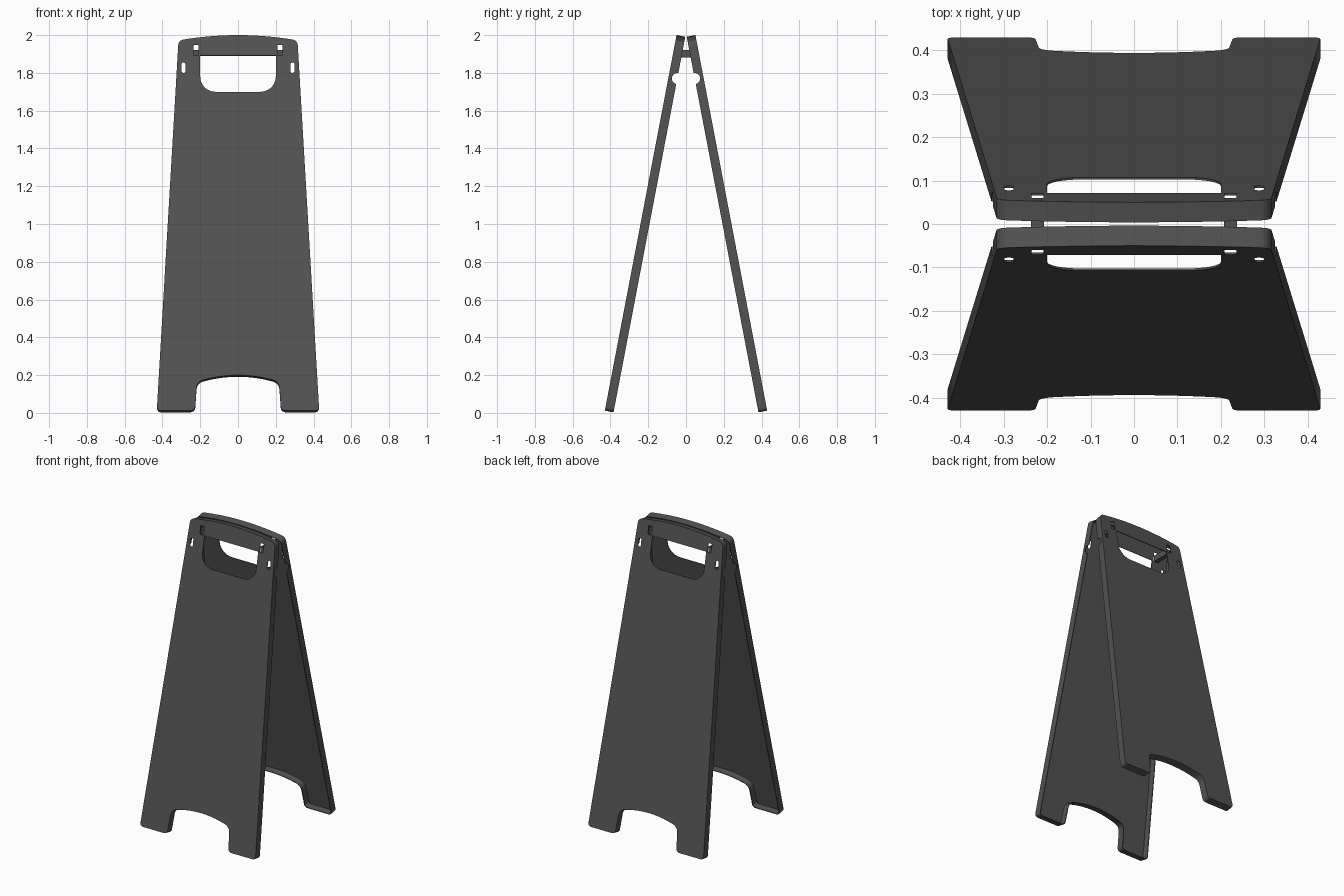
import bpy, bmesh, math
from mathutils import Vector

if "Cube" in bpy.data.objects:
    bpy.data.objects.remove(bpy.data.objects["Cube"])

THICK = 0.047                      # depth of the rim
SKIN = 0.005                       # wall thickness
SLOPE = 0.191                      # outward lean per unit of height
ANG = math.atan(SLOPE)


def rounded(corners, steps=6):
    """Closed outline from (x, z, radius) corners."""
    pts = []
    n = len(corners)
    for i, (x, z, r) in enumerate(corners):
        p = Vector((x, z))
        if r == 0:
            pts.append(p)
            continue
        a = (Vector(corners[i - 1][:2]) - p).normalized()
        b = (Vector(corners[(i + 1) % n][:2]) - p).normalized()
        half = a.angle(b) / 2
        c = p + (a + b).normalized() * (r / math.sin(half))
        s, e = p + a * (r / math.tan(half)) - c, p + b * (r / math.tan(half)) - c
        for k in range(steps + 1):
            t = k / steps
            w = s.angle(e)
            pts.append(c + (s * math.sin((1 - t) * w) + e * math.sin(t * w)) / math.sin(w))
    return pts


def bow(x0, x1, z_end, z_mid, n=12):
    """Shallow arc between two ends, without the end points."""
    return [(x0 + (x1 - x0) * k / n,
             z_end + (z_mid - z_end) * (1 - (2 * k / n - 1) ** 2), 0) for k in range(1, n)]


def rect(cx, cz, w, h, r):
    return rounded([(cx - w / 2, cz - h / 2, r), (cx + w / 2, cz - h / 2, r),
                    (cx + w / 2, cz + h / 2, r), (cx - w / 2, cz + h / 2, r)])


def baked(ob):
    dg = bpy.context.evaluated_depsgraph_get()
    return bpy.data.meshes.new_from_object(ob.evaluated_get(dg))


dark = bpy.data.materials.new("dark_plastic")
dark.diffuse_color = (0.085, 0.085, 0.085, 1)
dark.use_nodes = True
dark.node_tree.nodes["Principled BSDF"].inputs["Base Color"].default_value = dark.diffuse_color

# Board outline: tapered sides, bowed top, two feet with an arch between
outline = rounded(
    [(-0.43, 0.012, 0.02), (-0.228, 0.012, 0.025), (-0.217, 0.165, 0.045)]
    + bow(-0.217, 0.217, 0.165, 0.2)
    + [(0.217, 0.165, 0.045), (0.228, 0.012, 0.025), (0.43, 0.012, 0.02),
       (0.315, 1.972, 0.03)]
    + bow(0.315, -0.315, 1.972, 2.0)
    + [(-0.315, 1.972, 0.03)])

# Handle opening, side slots and strap slots
handle = rounded([(-0.2, 1.70, 0.08), (0.2, 1.70, 0.08), (0.2, 1.891, 0), (-0.2, 1.891, 0)], 8)
loops = [outline, handle]
for s in (-1, 1):
    loops.append(rect(s * 0.288, 1.828, 0.022, 0.056, 0.0105))
    loops.append(rect(s * 0.222, 1.92, 0.027, 0.056, 0.004))

curve = bpy.data.curves.new("board_profile", 'CURVE')
curve.dimensions = '2D'
curve.fill_mode = 'FRONT'
for loop in loops:
    sp = curve.splines.new('POLY')
    sp.points.add(len(loop) - 1)
    for pt, co in zip(sp.points, loop):
        pt.co = (co[0], co[1], 0, 1)
    sp.use_cyclic_u = True
profile = bpy.data.objects.new("board_profile", curve)
bpy.context.collection.objects.link(profile)
mesh = baked(profile)
bpy.data.objects.remove(profile)

# Fold a rim back from the outer edge, then lean the board along the slope
bm = bmesh.new()
bm.from_mesh(mesh)
bmesh.ops.remove_doubles(bm, verts=bm.verts, dist=1e-5)


def on_outline(v):
    return min((v.co.xy - p).length for p in outline) < 1e-4


rim = [e for e in bm.edges if e.is_boundary and all(on_outline(v) for v in e.verts)]
ret = bmesh.ops.extrude_edge_only(bm, edges=rim)
for g in ret['geom']:
    if isinstance(g, bmesh.types.BMVert):
        g.co.z = THICK
bmesh.ops.recalc_face_normals(bm, faces=bm.faces)
for v in bm.verts:
    x, z, d = v.co
    v.co = (x, -0.05 - (2 - z) * SLOPE + d * math.cos(ANG), z - d * math.sin(ANG))
bm.normal_update()
if max(bm.faces, key=lambda f: abs(f.normal.y) * f.calc_area()).normal.y > 0:
    bmesh.ops.reverse_faces(bm, faces=bm.faces)
bm.to_mesh(mesh)
bm.free()
front = bpy.data.objects.new("front_board", mesh)
bpy.context.collection.objects.link(front)

# Wall thickness, then half-round notches in the side rims
solid = front.modifiers.new("wall", 'SOLIDIFY')
solid.thickness = SKIN
solid.offset = -1
solid.use_even_offset = True
bpy.ops.mesh.primitive_cylinder_add(vertices=24, radius=0.029, depth=1.0,
                                    location=(0, -0.046, 1.77), rotation=(0, math.pi / 2, 0))
cutter = bpy.context.object
cutter.name = "notch_cutter"
cutter.hide_render = True
mod = front.modifiers.new("notch", 'BOOLEAN')
mod.object = cutter
mod.operation = 'DIFFERENCE'
mod.solver = 'EXACT'
front_mesh = baked(front)
front.modifiers.clear()
front.data = front_mesh
bpy.data.objects.remove(cutter)
front.data.materials.clear()
front.data.materials.append(dark)

# Back board is the front one turned around
back = bpy.data.objects.new("back_board", front.data)
back.rotation_euler.z = math.pi
bpy.context.collection.objects.link(back)

# Hinge straps joining the boards behind the slots
for s, side in ((-1, "left"), (1, "right")):
    bpy.ops.mesh.primitive_cube_add(size=1, location=(s * 0.222, 0, 1.901))
    strap = bpy.context.object
    strap.name = side + "_hinge_strap"
    strap.scale = (0.03, 0.112, 0.04)
    strap.data.materials.append(dark)

bpy.ops.object.select_all(action='DESELECT')
front.select_set(True)
bpy.context.view_layer.objects.active = front
bpy.ops.object.shade_smooth_by_angle(angle=math.radians(30))
